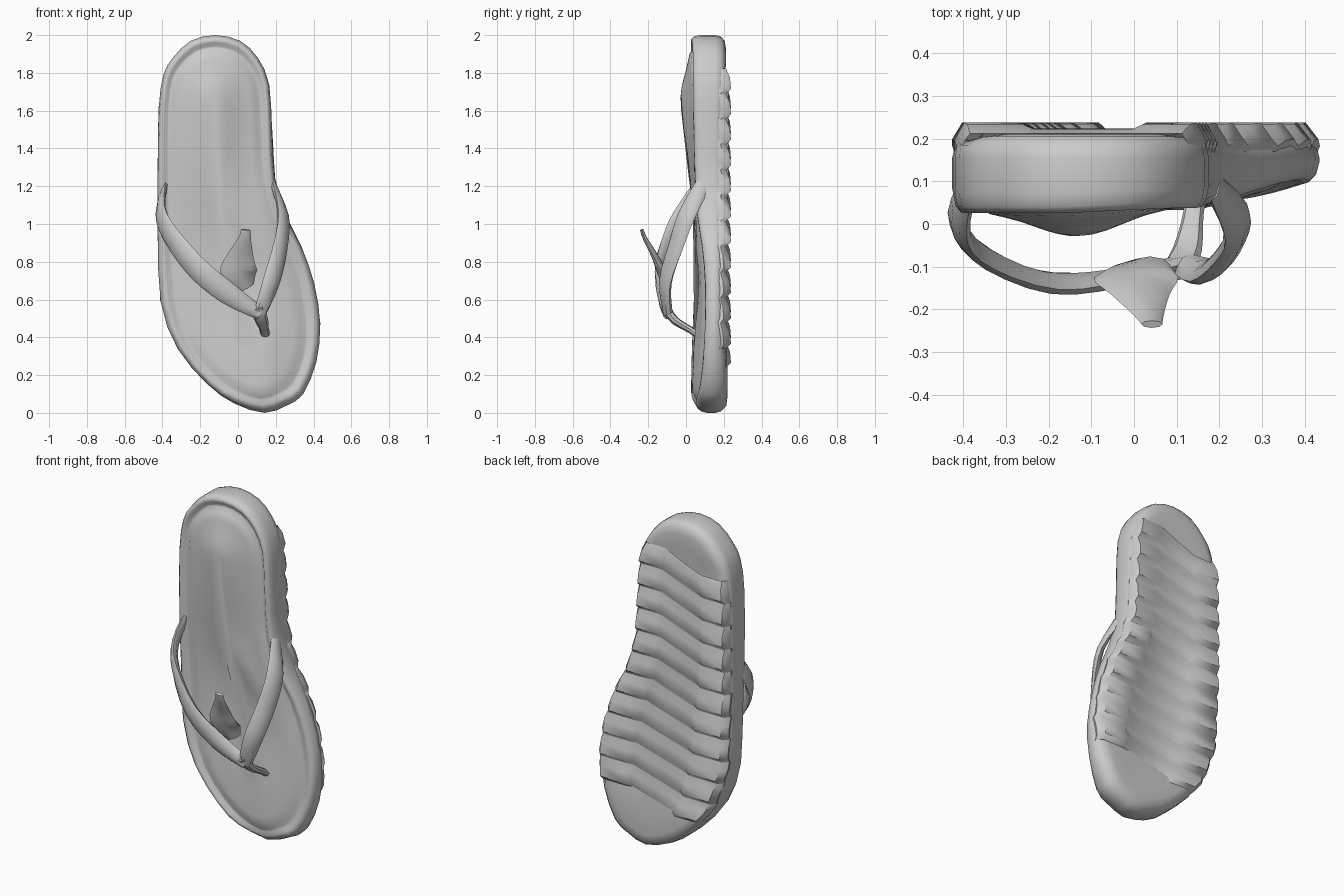
import bpy, bmesh, math
from mathutils import Vector

if "Cube" in bpy.data.objects:
    bpy.data.objects.remove(bpy.data.objects["Cube"])

# Sole outline as (z, x) from toe to heel
LEFT = [(0, .14), (.05, -.02), (.15, -.16), (.34, -.32), (.59, -.41), (.95, -.425), (1.25, -.425),
        (1.61, -.42), (1.79, -.395), (1.88, -.345), (1.97, -.25), (2, -.12)]
RIGHT = [(0, .14), (.04, .26), (.10, .345), (.27, .415), (.47, .435), (.68, .405), (.87, .34), (1.05, .25),
         (1.24, .195), (1.5, .18), (1.74, .165), (1.88, .105), (1.97, .01), (2, -.12)]


def interp(table, z):
    for (z0, x0), (z1, x1) in zip(table, table[1:]):
        if z <= z1:
            return x0 + (x1 - x0) * (z - z0) / (z1 - z0)
    return table[-1][1]


def smooth_path(pts, n, closed=False):
    """Catmull-Rom through tuples of any size."""
    m, out = len(pts), []
    for i in range(m if closed else m - 1):
        if closed:
            q = [pts[(i + k) % m] for k in (-1, 0, 1, 2)]
        else:
            q = [pts[min(max(i + k, 0), m - 1)] for k in (-1, 0, 1, 2)]
        for s in range(n):
            t = s / n
            out.append(tuple(.5 * (2 * b + (c - a) * t + (2 * a - 5 * b + 4 * c - d) * t * t
                                   + (3 * b - a - 3 * c + d) * t ** 3) for a, b, c, d in zip(*q)))
    return out if closed else out + [tuple(pts[-1])]


def loft(name, rings, closed=True, caps=True, angle=40):
    """Skin a list of equal-length point rows."""
    bm = bmesh.new()
    rows = [[bm.verts.new(p) for p in r] for r in rings]
    n = len(rows[0])
    for a, b in zip(rows, rows[1:]):
        for i in range(n if closed else n - 1):
            j = (i + 1) % n
            bm.faces.new((a[i], a[j], b[j], b[i]))
    if caps:
        bm.faces.new(rows[0])
        bm.faces.new(rows[-1])
    bmesh.ops.recalc_face_normals(bm, faces=bm.faces)
    me = bpy.data.meshes.new(name)
    bm.to_mesh(me)
    bm.free()
    ob = bpy.data.objects.new(name, me)
    bpy.context.collection.objects.link(ob)
    bpy.ops.object.select_all(action='DESELECT')
    ob.select_set(True)
    bpy.context.view_layer.objects.active = ob
    bpy.ops.object.shade_smooth_by_angle(angle=math.radians(angle))
    return ob


def bump(x, z, cx, cz, rx, rz):
    return math.exp(-((x - cx) / rx) ** 2 - ((z - cz) / rz) ** 2)


def step(a, b, v):
    t = min(max((v - a) / (b - a), 0), 1)
    return t * t * (3 - 2 * t)


def edge_y(x, z):
    """Height of the upper rim: falls away at the toe tip and the wide side of the forefoot."""
    return (.026 + .065 * min(max((x - .15) / .25, 0), 1) + .02 * bump(0, z, 0, .8, 1, .4)
            + .04 * step(.1, 0, z) + .012 * step(-.2, .15, x) * step(1, 1.3, z))


def bed_y(x, z):
    """Contoured footbed: oval heel pad, hollow under the ball, slanting arch ridge."""
    d = ((x + .2) * .55 + (z - 1.3) * .4) / .68
    ridge = bump(d, z, 0, 1.0, .07, .3)
    heel = bump(x, z, -.13, 1.66, .15, .2 if z > 1.66 else .36)
    return edge_y(x, z) - .062 * heel + .025 * bump(x, z, 0, .75, .25, .3) - .018 * ridge


def under_y(x, z):
    """Underside: fuller at toe and heel than beneath the tread."""
    return .198 + .018 * step(.42, .25, z) + .01 * step(1.72, 1.85, z)


# Sole body: concentric rings from underside, around the wall, to the footbed
outline = smooth_path([(x, z) for z, x in LEFT + RIGHT[-2:0:-1]], 2, closed=True)


def ring(f, y):
    pts = []
    for x, z in outline:
        cz = min(max(z, .4), 1.65)
        cx = (interp(LEFT, cz) + interp(RIGHT, cz)) / 2
        px, pz = cx + (x - cx) * f, cz + (z - cz) * f
        pts.append((px, y(px, pz) if callable(y) else y, pz))
    return pts


def above(offset, base=edge_y):
    return lambda x, z: base(x, z) + offset


rings = [ring(.12, under_y), ring(.35, under_y), ring(.6, under_y), ring(.8, above(.003, under_y)),
         ring(.91, above(-.003, under_y)), ring(.98, .185), ring(1, .155),
         ring(1, above(.045)), ring(.98, above(.015)), ring(.94, above(0)), ring(.89, above(.002)),
         ring(.84, above(.018)), ring(.80, above(.018))]
rings += [ring(f, above(o, bed_y)) for f, o in ((.73, .006), (.62, .005), (.5, .006), (.4, .006),
                                                (.3, .006), (.2, .006), (.1, .006))]
loft("sole", rings, angle=65)

# Tread: slanted sawtooth bars across the underside, hollow in the middle
COLUMNS = [(-.96, 0), (-1.004, 1), (-.93, 2), (-.48, 2), (-.39, 3), (0, 3), (.43, 3), (.52, 2),
           (.93, 2), (1.004, 1), (.96, 0)]
rows = []
PITCH, START, TEETH = .135, .34, 11
for k in range(TEETH):
    for dz, h in ((0, 0), (.025, 1), (.085, .8), (.133, 0)):
        row = []
        for u, kind in COLUMNS:
            z = START + k * PITCH + dz - .10 * min(max((.45 - u) / .9, 0), 1)
            l, r = interp(LEFT, z), interp(RIGHT, z)
            hollow = .212 - .01 * step(1.2, 1.05, z)
            y = (.14, .183 + .016 * h, .212 + .026 * h, hollow + .012 * h)[kind]
            row.append(((l + r) / 2 + u * (r - l) / 2, y, z))
        rows.append(row)
loft("tread", rows, closed=False, caps=False, angle=50)


def band(name, pts, sides=8, centre=(-.03, .1), fixed=None, n=3):
    """Flattened tube along (x, y, z, half width, half thickness)."""
    path = smooth_path(pts, n)
    rings = []
    for i, p in enumerate(path):
        a, b = path[max(i - 1, 0)], path[min(i + 1, len(path) - 1)]
        t = (Vector(b[:3]) - Vector(a[:3])).normalized()
        out = Vector(fixed) if fixed else Vector(((p[0] - centre[0]) * .6, p[1] - centre[1], 0))
        out = (out - t * out.dot(t)).normalized()
        side = t.cross(out)
        rings.append([Vector(p[:3]) + side * (p[3] * math.cos(q)) + out * (p[4] * math.sin(q))
                      for q in (2 * math.pi * s / sides for s in range(sides))])
    return loft(name, rings)


# Straps meeting above the toes
band("left_strap", [(-.385, .09, 1.21, .045, .018), (-.41, 0, 1.07, .056, .02), (-.36, -.07, .945, .06, .022),
                    (-.215, -.135, .765, .062, .024), (-.05, -.13, .63, .058, .024), (.12, -.095, .525, .035, .024)])
band("right_strap", [(.185, .09, 1.21, .04, .018), (.24, .005, 1.05, .052, .02), (.225, -.055, .88, .054, .022),
                     (.175, -.11, .69, .052, .024), (.115, -.095, .525, .035, .024)])

# Toe post
band("toe_post", [(.1, -.11, .56, .04, .025), (.125, -.06, .49, .035, .022), (.14, .03, .435, .024, .018),
                  (.15, .1, .38, .035, .02)], fixed=(0, -1, -.5))

# Gathered tab standing off the straps
band("strap_tab", [(.04, -.095, .66, .05, .02), (.005, -.125, .74, .10, .026), (.015, -.165, .83, .07, .018),
                   (.035, -.215, .92, .035, .012), (.042, -.235, .97, .025, .009)], fixed=(0, -1, 0))
